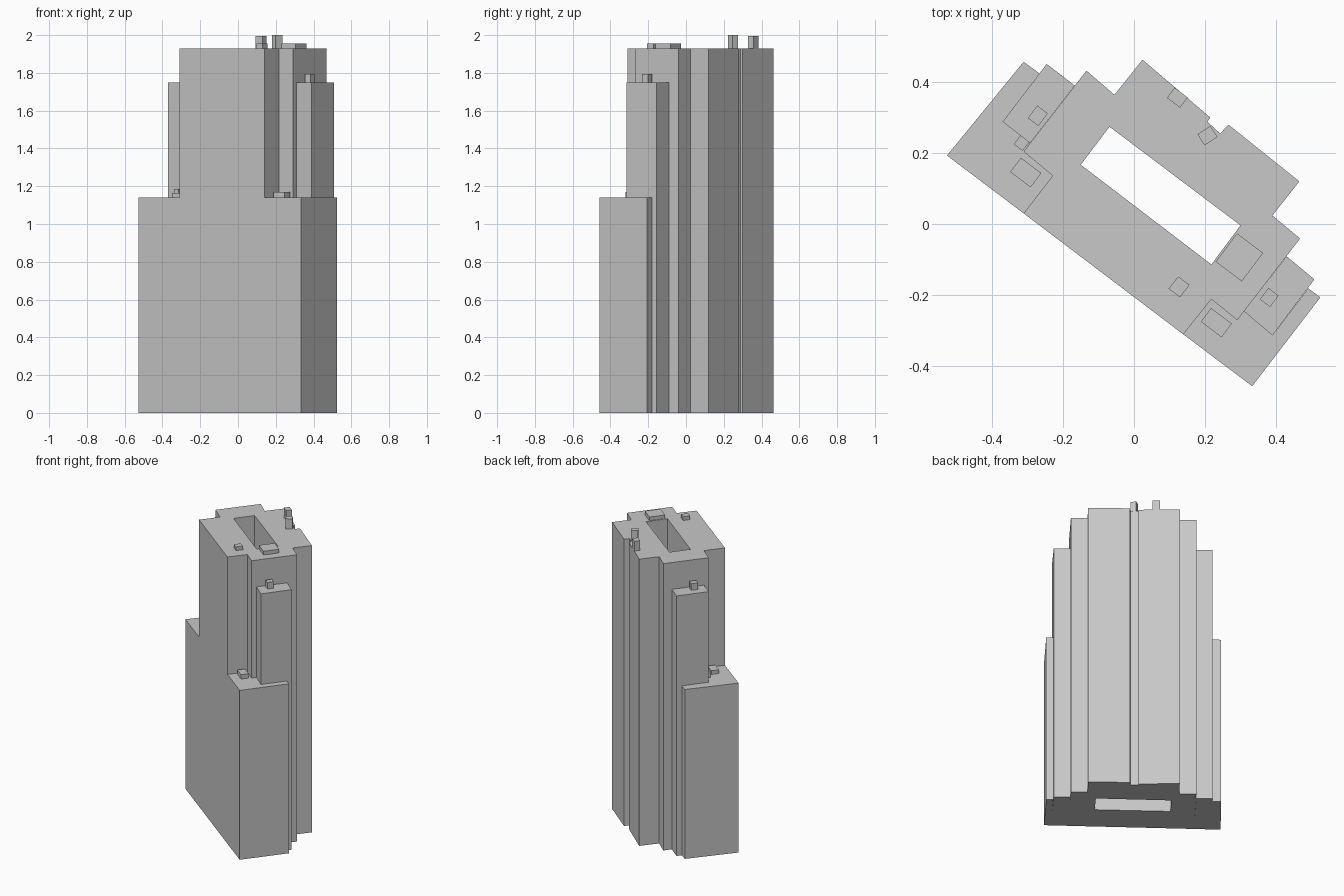
import bpy
import bmesh
import math
from mathutils import Matrix

default_cube = bpy.data.objects.get("Cube")
if default_cube:
    bpy.data.objects.remove(default_cube, do_unlink=True)

# One plain concrete colour for the whole building
concrete = bpy.data.materials.new("concrete grey")
concrete.use_nodes = True
colour = (0.58, 0.58, 0.58, 1)
concrete.diffuse_color = colour
concrete.node_tree.nodes["Principled BSDF"].inputs["Base Color"].default_value = colour


def finish(bm, name):
    """Turn a bmesh into a flat-shaded object with the concrete material."""
    bmesh.ops.recalc_face_normals(bm, faces=bm.faces)
    mesh = bpy.data.meshes.new(name)
    bm.to_mesh(mesh)
    bm.free()
    mesh.materials.append(concrete)
    obj = bpy.data.objects.new(name, mesh)
    bpy.context.collection.objects.link(obj)
    return obj


def extruded_plan(name, height, *loops):
    """Fill an outline, with optional courtyard loops, and raise it from the ground."""
    bm = bmesh.new()
    edges = []
    for loop in loops:
        verts = [bm.verts.new((x, y, 0)) for x, y in loop]
        for i, vert in enumerate(verts):
            edges.append(bm.edges.new((vert, verts[i - 1])))
    bmesh.ops.triangle_fill(bm, edges=edges, use_beauty=True, use_dissolve=False)
    raised = bmesh.ops.extrude_face_region(bm, geom=list(bm.faces), use_keep_orig=True)
    top = [g for g in raised["geom"] if isinstance(g, bmesh.types.BMVert)]
    bmesh.ops.translate(bm, verts=top, vec=(0, 0, height))
    return finish(bm, name)


def roof_box(name, centre, width, depth, bottom, top, angle=-37):
    """Small rooftop box turned to follow the building's direction."""
    bm = bmesh.new()
    bmesh.ops.create_cube(bm, size=1)
    place = (Matrix.Translation((*centre, (bottom + top) / 2))
             @ Matrix.Rotation(math.radians(angle), 4, "Z")
             @ Matrix.Diagonal((width, depth, top - bottom, 1)))
    bmesh.ops.transform(bm, matrix=place, verts=bm.verts)
    return finish(bm, name)


tower_roof, wing_roof, podium_roof = 1.93, 1.75, 1.14

# Main tower with stepped sides, a back recess and an open courtyard
tower_plan = [
    (-0.311, 0.03), (-0.229, 0.136), (-0.311, 0.204), (-0.134, 0.432),
    (-0.055, 0.364), (0.024, 0.463), (0.215, 0.3), (0.207, 0.288),
    (0.243, 0.255), (0.266, 0.28), (0.466, 0.12), (0.39, 0.024),
    (0.468, -0.041), (0.291, -0.271), (0.218, -0.212), (0.139, -0.311)]
courtyard = [(-0.069, 0.274), (0.3, -0.004), (0.218, -0.114), (-0.15, 0.167)]
extruded_plan("main_tower", tower_roof, tower_plan, courtyard)

# Lower side wings
extruded_plan("right_wing", wing_roof, [
    (-0.37, 0.288), (-0.246, 0.451), (-0.167, 0.39), (-0.293, 0.228)])
extruded_plan("left_wing", wing_roof, [
    (0.31, -0.246), (0.39, -0.314), (0.508, -0.156), (0.43, -0.091)])

# Podium blocks at both ends of the front facade
extruded_plan("right_podium", podium_roof, [
    (-0.527, 0.193), (-0.311, 0.457), (-0.266, 0.424), (-0.37, 0.288),
    (-0.293, 0.228), (-0.311, 0.204), (-0.229, 0.136), (-0.311, 0.03)])
extruded_plan("left_podium", podium_roof, [
    (0.139, -0.311), (0.333, -0.457), (0.525, -0.207), (0.491, -0.181),
    (0.39, -0.314), (0.31, -0.246), (0.291, -0.271), (0.218, -0.212)])

# Tower roof equipment
roof_box("stair_house", (0.297, -0.094), 0.092, 0.1, tower_roof, 1.955)
roof_box("front_vent", (0.127, -0.177), 0.04, 0.044, tower_roof, 1.955)
roof_box("back_chimney", (0.122, 0.356), 0.046, 0.036, tower_roof, 1.995)
roof_box("recess_chimney", (0.207, 0.249), 0.043, 0.037, tower_roof, 2, angle=33)

# Wing roof vents
roof_box("right_wing_vent", (-0.271, 0.305), 0.037, 0.044, wing_roof, 1.795)
roof_box("left_wing_vent", (0.381, -0.207), 0.036, 0.04, wing_roof, 1.795)

# Podium roof boxes
roof_box("right_podium_box", (-0.305, 0.145), 0.072, 0.05, podium_roof, 1.165)
roof_box("right_podium_vent", (-0.316, 0.229), 0.031, 0.034, podium_roof, 1.185)
roof_box("left_podium_box", (0.232, -0.278), 0.073, 0.048, podium_roof, 1.17)
